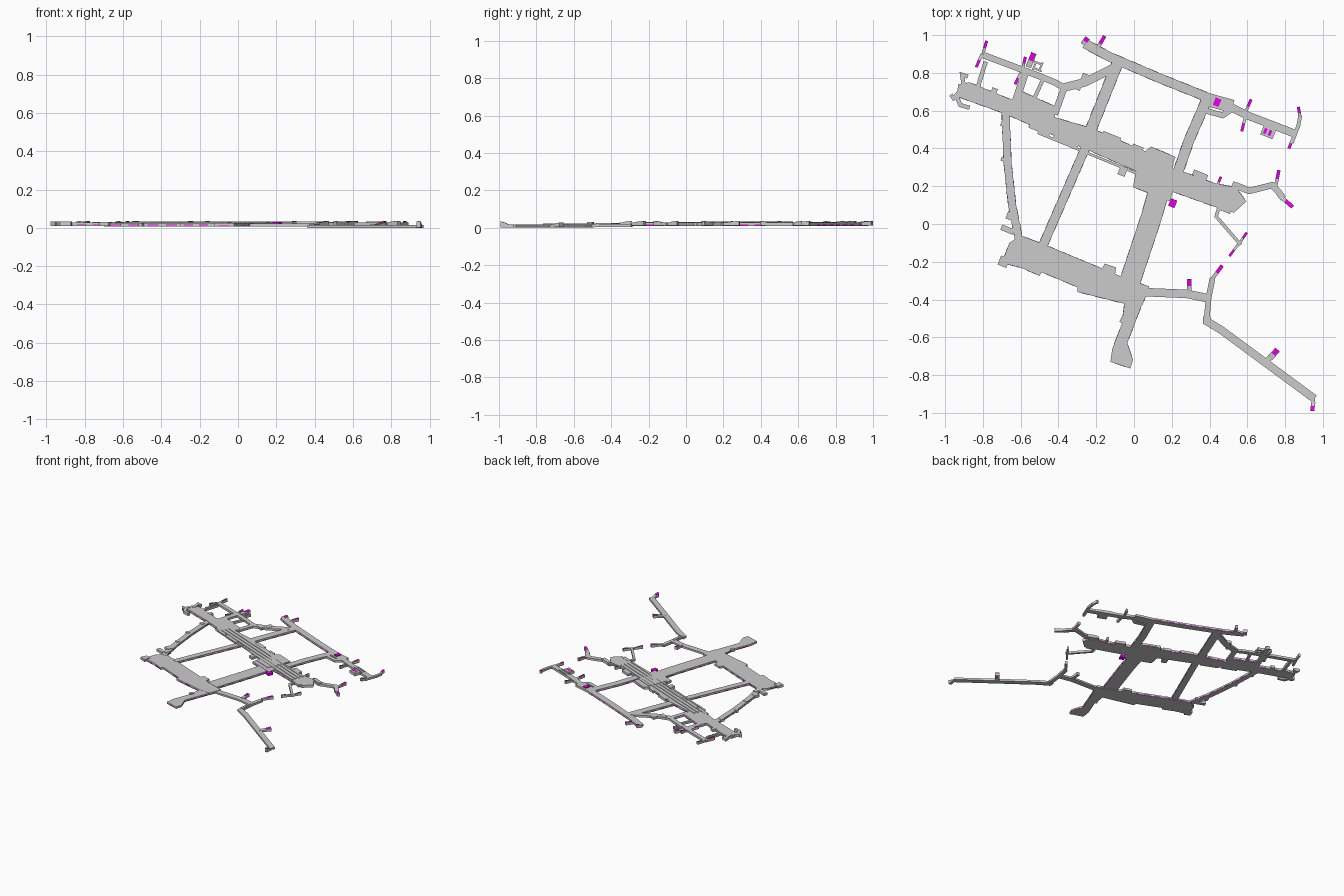
import bpy, bmesh, math
from mathutils import Vector

TILT = math.radians(-22.3)          # direction of the main halls
pink = bpy.data.materials.new("pink_panel")
pink.diffuse_color = (0.8, 0.0, 0.8, 1)


def finish(name, bm, mat=None):
    bmesh.ops.recalc_face_normals(bm, faces=bm.faces)
    me = bpy.data.meshes.new(name)
    bm.to_mesh(me)
    bm.free()
    ob = bpy.data.objects.new(name, me)
    bpy.context.collection.objects.link(ob)
    if mat:
        me.materials.append(mat)
    return ob


def prism(name, pts, z0, z1, mat=None, tops=None):
    """Extruded outline; tops may give a separate roof height per corner."""
    bm = bmesh.new()
    lo = [bm.verts.new((x, y, z0)) for x, y in pts]
    hi = [bm.verts.new((x, y, tops[i] if tops else z1)) for i, (x, y) in enumerate(pts)]
    bm.faces.new(lo)
    bm.faces.new(hi)
    n = len(pts)
    for i in range(n):
        j = (i + 1) % n
        bm.faces.new((lo[i], lo[j], hi[j], hi[i]))
    return finish(name, bm, mat)


def outline(path, w):
    """Mitred outline around a centre line."""
    p = [Vector(q) for q in path]
    left, right = [], []
    for i, q in enumerate(p):
        a = (q - p[i - 1]).normalized() if i else (p[1] - q).normalized()
        b = (p[i + 1] - q).normalized() if i < len(p) - 1 else a
        n = Vector((-(a + b).y, (a + b).x)).normalized()
        n *= w / 2 / max(0.5, n.dot(Vector((-a.y, a.x))))
        left.append(q + n)
        right.append(q - n)
    return [tuple(v) for v in left + right[::-1]]


def corridor(name, path, w, z0=0.010, z1=0.027):
    return prism(name, outline(path, w), z0, z1)


def block(name, x, y, w, d, z0=0.010, z1=0.032, ang=TILT, mat=None):
    dx, dy = math.cos(ang) * w / 2, math.sin(ang) * w / 2
    return prism(name, outline([(x - dx, y - dy), (x + dx, y + dy)], d), z0, z1, mat)


def exit_stair(name, a, b, w=0.018, z0=0.012, low=0.026, high=0.036):
    """Rising stair shaft with a pink opening over its outer half."""
    o = outline([a, b], w)
    prism(name, o, z0, 0, tops=[low, high, high, low])
    m = Vector(a).lerp(Vector(b), 0.45)
    mid = (low + high) / 2
    prism(name + "_opening", outline([m, b], w * 0.8), mid - 0.002, 0, pink,
          tops=[mid + 0.0007, high + 0.0007, high + 0.0007, mid + 0.0007])


def wall_panels(name, pts, z0, z1, step=0.075):
    """Row of pink openings along the longer walls."""
    n = len(pts)
    for i in range(n):
        a, b = Vector(pts[i]), Vector(pts[(i + 1) % n])
        length = (b - a).length
        if length < 0.09:
            continue
        k = int(length / step)
        for j in range(k):
            prism(name, outline([a.lerp(b, (j + 0.2) / k), a.lerp(b, (j + 0.8) / k)], 0.002), z0, z1, pink)


# Main hall
main = [(-0.87, 0.75), (-0.64, 0.655), (-0.61, 0.71), (-0.41, 0.62), (-0.42, 0.565), (-0.23, 0.51),
        (0.06, 0.385), (0.09, 0.41), (0.22, 0.355), (0.20, 0.30), (0.43, 0.215), (0.54, 0.195),
        (0.595, 0.12), (0.53, 0.06), (0.43, 0.09), (0.205, 0.17), (0.19, 0.12), (-0.005, 0.195),
        (0.01, 0.28), (-0.23, 0.385), (-0.69, 0.585), (-0.94, 0.675), (-0.93, 0.74)]
prism("main_hall", main, 0.010, 0.029)
wall_panels("main_hall_panel", main, 0.014, 0.018)
for i, off in enumerate((-0.045, -0.015, 0.015, 0.045)):
    block("roof_ridge", -0.03 + off * 0.38, 0.335 + off * 0.92, 1.0, 0.014, 0.028, 0.033)
block("hall_lantern", 0.11, 0.27, 0.15, 0.16, 0.028, 0.032)

# South hall and its spur
south = [(-0.60, -0.06), (-0.47, -0.11), (-0.17, -0.235), (-0.155, -0.21), (-0.095, -0.23),
         (-0.10, -0.265), (-0.05, -0.285), (0.08, -0.33), (0.045, -0.43), (-0.06, -0.42), (-0.30, -0.36),
         (-0.30, -0.335), (-0.49, -0.255), (-0.50, -0.275), (-0.59, -0.235), (-0.70, -0.205), (-0.66, -0.10)]
prism("south_hall", south, 0.008, 0.025)
wall_panels("south_hall_panel", south, 0.013, 0.017)
spur = [(0.045, -0.42), (-0.035, -0.63), (-0.005, -0.72), (-0.02, -0.765), (-0.125, -0.73), (-0.115, -0.66),
        (-0.065, -0.53), (-0.05, -0.41)]
prism("south_spur", spur, 0.008, 0.024)
wall_panels("south_spur_panel", spur, 0.012, 0.016)

# Cross passages between the halls
for name, path, w in (
        ("centre_passage", [(0.13, 0.17), (-0.015, -0.32)][:1] + [(0.09, 0.03), (-0.02, -0.30)], 0.11),
        ("long_passage", [(-0.25, 0.42), (-0.485, -0.12)], 0.048),
        ("upper_passage", [(-0.08, 0.87), (-0.24, 0.47)], 0.06),
        ("east_passage", [(0.39, 0.67), (0.29, 0.44), (0.235, 0.28)], 0.055),
        ("west_passage", [(-0.68, 0.60), (-0.67, 0.33), (-0.645, 0.10), (-0.61, -0.08)], 0.042)):
    corridor(name, path, w)
    wall_panels(name + "_panel", outline(path, w), 0.013, 0.017)

# North concourse
north = [(-0.26, 0.955), (-0.13, 0.885), (0.14, 0.77), (0.39, 0.67)]
corridor("north_concourse", north, 0.05)
wall_panels("north_panel", outline(north, 0.05), 0.013, 0.017)
block("north_lobby", 0.44, 0.645, 0.17, 0.07, 0.010, 0.027, -0.27)
corridor("lobby_link", [(0.38, 0.60), (0.47, 0.575), (0.52, 0.61)], 0.03)
corridor("northeast_concourse", [(0.48, 0.635), (0.60, 0.575), (0.86, 0.475)], 0.042)
for off in (-0.012, 0.012):
    block("northeast_ridge", 0.72 + off * 0.4, 0.53 + off, 0.10, 0.008, 0.026, 0.033)
block("north_room", 0.71, 0.485, 0.07, 0.05)
for x in (0.695, 0.72):
    block("north_room_opening", x, 0.49 - (x - 0.7) * 0.4, 0.015, 0.03, 0.03, 0.0327, mat=pink)
block("north_shaft", 0.44, 0.645, 0.032, 0.042, 0.026, 0.034, mat=pink)
corridor("northeast_bend", [(0.835, 0.43), (0.87, 0.52), (0.88, 0.575)], 0.02)

# Northwest corridors
for path, w in (
        ([(-0.80, 0.895), (-0.52, 0.79), (-0.42, 0.75), (-0.36, 0.715)], 0.034),
        ([(-0.38, 0.72), (-0.26, 0.75), (-0.18, 0.79), (-0.09, 0.835)], 0.045),
        ([(-0.57, 0.82), (-0.63, 0.64)], 0.04),
        ([(-0.48, 0.77), (-0.53, 0.66)], 0.02),
        ([(-0.37, 0.72), (-0.42, 0.58)], 0.035),
        ([(-0.785, 0.86), (-0.825, 0.73)], 0.022)):
    corridor("northwest_corridor", path, w, 0.011, 0.028)
for i in range(8):                                   # stepped escalator roof
    t = i / 7
    block("escalator_step", -0.788 - 0.028 * t, 0.85 - 0.09 * t, 0.024, 0.006, 0.027, 0.032)
for dx, dy in ((0.018, 0.0), (-0.018, 0.0), (0.0, 0.018), (0.0, -0.018)):
    block("vent_ring", -0.51 + dx, 0.835 + dy, 0.01 if dx else 0.044, 0.044 if dx else 0.01, 0.014, 0.034)

# West end claws
corridor("west_claw", [(-0.90, 0.72), (-0.91, 0.79), (-0.88, 0.78)], 0.022, 0.010, 0.032)
corridor("west_claw", [(-0.91, 0.72), (-0.955, 0.665), (-0.97, 0.685)], 0.02, 0.010, 0.032)
corridor("west_claw", [(-0.94, 0.68), (-0.92, 0.63), (-0.87, 0.615)], 0.022, 0.010, 0.032)

# East corridors
corridor("east_corridor", [(0.52, 0.21), (0.61, 0.175), (0.73, 0.205), (0.765, 0.17), (0.79, 0.135)], 0.034)
block("east_ridge", 0.58, 0.19, 0.09, 0.03, 0.012, 0.033)
corridor("southeast_link", [(0.45, 0.09), (0.435, 0.04), (0.565, -0.11)], 0.018)

# Low southeast tunnel
corridor("south_passage", [(0.04, -0.36), (0.28, -0.37), (0.40, -0.395)], 0.045, 0.008, 0.022)
corridor("descent", [(0.415, -0.29), (0.395, -0.39), (0.385, -0.50)], 0.03, 0.004, 0.021)
block("descent_ridge", 0.388, -0.44, 0.08, 0.014, 0.018, 0.025, math.pi / 2)
corridor("low_tunnel", [(0.385, -0.49), (0.385, -0.515), (0.46, -0.56), (0.955, -0.925)], 0.042, 0.0, 0.016)
corridor("tunnel_end", [(0.95, -0.92), (0.95, -0.96)], 0.015, 0.001, 0.016)
corridor("tunnel_side", [(0.70, -0.73), (0.73, -0.695)], 0.03, 0.002, 0.017)

# Street exits
for a, b, w in (
        ((-0.20, 0.92), (-0.155, 0.995), 0.02), ((-0.27, 0.95), (-0.245, 0.985), 0.03),
        ((-0.80, 0.90), (-0.78, 0.97), 0.016), ((-0.805, 0.90), (-0.835, 0.83), 0.016),
        ((-0.59, 0.82), (-0.575, 0.885), 0.016), ((-0.56, 0.83), (-0.53, 0.905), 0.03),
        ((-0.60, 0.80), (-0.63, 0.74), 0.016), ((0.59, 0.59), (0.62, 0.66), 0.016),
        ((0.59, 0.57), (0.57, 0.49), 0.016), ((0.88, 0.56), (0.87, 0.62), 0.016),
        ((0.84, 0.45), (0.82, 0.40), 0.016), ((0.75, 0.20), (0.767, 0.285), 0.018),
        ((0.77, 0.15), (0.84, 0.09), 0.022), ((0.44, 0.20), (0.46, 0.25), 0.014),
        ((0.56, -0.10), (0.597, -0.045), 0.014), ((0.55, -0.11), (0.505, -0.17), 0.014),
        ((0.415, -0.29), (0.467, -0.22), 0.02), ((0.293, -0.36), (0.293, -0.29), 0.024)):
    exit_stair("street_exit", a, b, w)
exit_stair("tunnel_exit", (0.95, -0.94), (0.943, -0.99), 0.022, 0.002, 0.016, 0.034)
exit_stair("tunnel_side_exit", (0.72, -0.71), (0.76, -0.665), 0.032, 0.004, 0.017, 0.028)
block("hall_shaft", 0.205, 0.11, 0.035, 0.042, 0.012, 0.030, mat=pink)

# Small rooms along the walls
for x, y, w, d in ((-0.69, 0.53, 0.03, 0.03), (-0.69, 0.34, 0.03, 0.02), (-0.66, 0.17, 0.03, 0.03),
                   (-0.65, 0.04, 0.05, 0.04), (-0.67, -0.03, 0.07, 0.03), (-0.62, -0.02, 0.03, 0.05),
                   (-0.74, 0.705, 0.03, 0.03), (-0.06, 0.28, 0.04, 0.05), (0.02, 0.405, 0.06, 0.02),
                   (0.35, 0.26, 0.08, 0.03), (-0.12, 0.46, 0.10, 0.03), (-0.36, 0.44, 0.14, 0.025),
                   (-0.50, 0.50, 0.12, 0.025), (-0.69, -0.20, 0.05, 0.05), (0.48, 0.08, 0.07, 0.03),
                   (-0.06, -0.51, 0.025, 0.03), (-0.26, 0.77, 0.04, 0.05), (-0.31, 0.73, 0.06, 0.03)):
    block("side_room", x, y, w, d, 0.010, 0.030)
